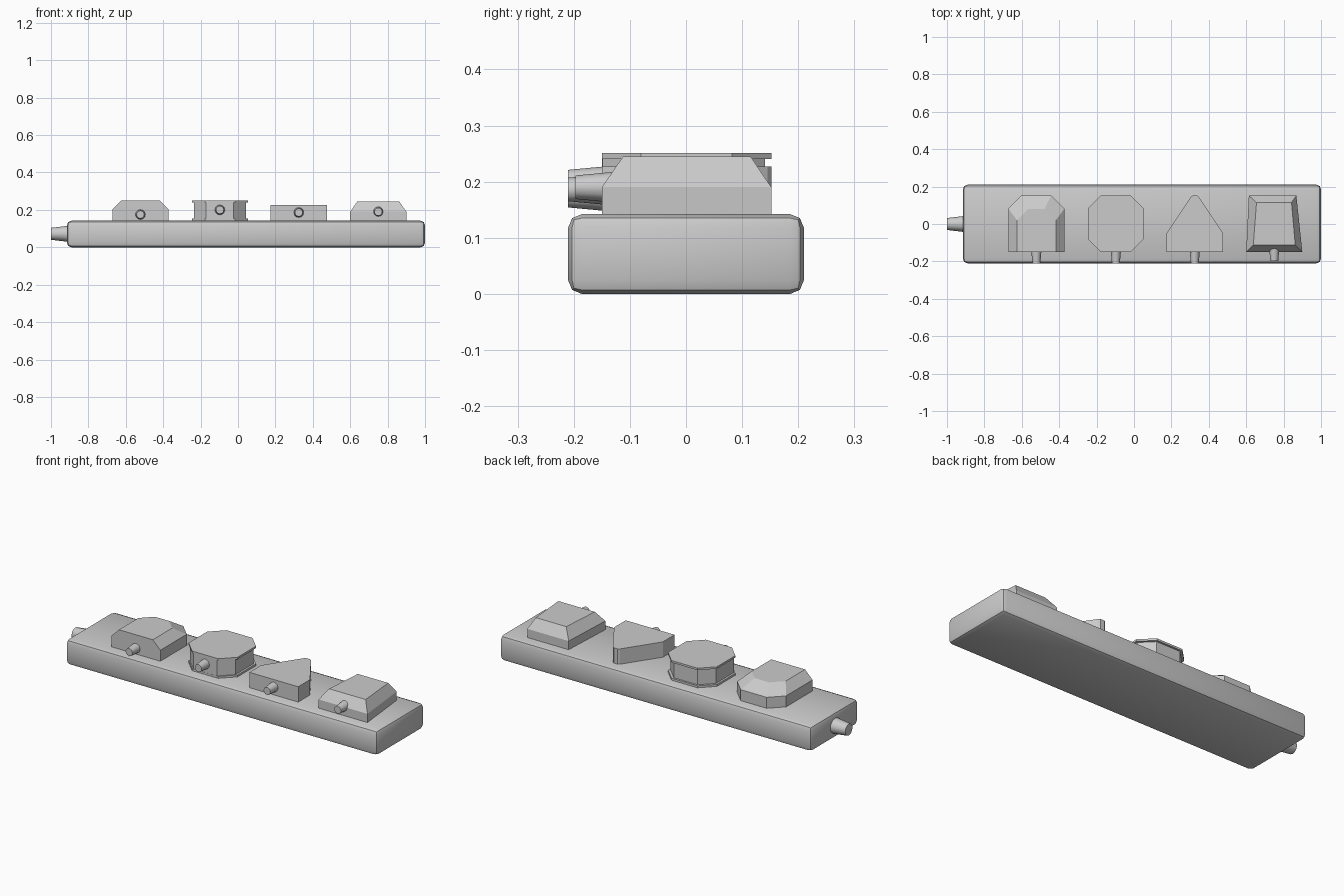
import bpy, bmesh, math
from mathutils import Matrix

if "Cube" in bpy.data.objects:
    bpy.data.objects.remove(bpy.data.objects["Cube"])

BASE_Z = 0.142   # top of the strip, where the plugs sit


def add_object(name, bm):
    bmesh.ops.recalc_face_normals(bm, faces=bm.faces[:])
    mesh = bpy.data.meshes.new(name)
    bm.to_mesh(mesh)
    bm.free()
    ob = bpy.data.objects.new(name, mesh)
    bpy.context.collection.objects.link(ob)
    return ob


def smooth(ob, angle):
    bpy.ops.object.select_all(action='DESELECT')
    ob.select_set(True)
    bpy.context.view_layer.objects.active = ob
    bpy.ops.object.shade_smooth_by_angle(angle=math.radians(angle))


def loft(name, rings):
    """Closed solid through stacked outlines: rings = [(z, [(x, y), ...]), ...]"""
    bm = bmesh.new()
    loops = [[bm.verts.new((x, y, z)) for x, y in pts] for z, pts in rings]
    for a, b in zip(loops, loops[1:]):
        n = len(a)
        for i in range(n):
            j = (i + 1) % n
            bm.faces.new((a[i], a[j], b[j], b[i]))
    bm.faces.new(loops[0][::-1])
    bm.faces.new(loops[-1])
    return add_object(name, bm)


def relief(name, base, axis, r1, r2, length):
    """Tapered cord stub from base along -x or -y."""
    bm = bmesh.new()
    bmesh.ops.create_cone(bm, cap_ends=True, segments=12,
                          radius1=r1, radius2=r2, depth=length)
    rot = (Matrix.Rotation(math.pi / 2, 4, 'X') if axis == 'Y'
           else Matrix.Rotation(-math.pi / 2, 4, 'Y'))
    bm.transform(Matrix.Translation((0, 0, length / 2)))
    bm.transform(Matrix.Translation(base) @ rot)
    smooth(add_object(name, bm), 40)


def octagon(cx, x, y0, y1, cut):
    return [(cx - x + cut, y0), (cx + x - cut, y0), (cx + x, y0 + cut), (cx + x, y1 - cut),
            (cx + x - cut, y1), (cx - x + cut, y1), (cx - x, y1 - cut), (cx - x, y0 + cut)]


# Strip body with rounded edges
bm = bmesh.new()
bmesh.ops.create_cube(bm, size=1, matrix=Matrix.Translation((0.0425, 0, BASE_Z / 2))
                      @ Matrix.Diagonal((1.915, 0.42, BASE_Z, 1)))
bmesh.ops.bevel(bm, geom=bm.edges[:], offset=0.024, segments=2, profile=0.5, affect='EDGES')
smooth(add_object("strip_body", bm), 40)

# Main cable exit on the left end
relief("main_cable_relief", (-0.905, 0, 0.072), 'X', 0.043, 0.032, 0.095)

# Plug 1: square front, clipped back corners, sloped shoulders
c = -0.522


def arch(x, back, cut):
    return [(c - x, -0.15), (c + x, -0.15), (c + x, back - cut),
            (c + x - cut, back), (c - x + cut, back), (c - x, back - cut)]


low, top = arch(0.15, 0.152, 0.07), arch(0.104, 0.08, 0.06)
loft("plug_domed", [(BASE_Z, low), (0.203, low), (0.249, top)])

# Plug 2: octagon with a thin lip at top and bottom
c = -0.097
lip = octagon(c, 0.15, -0.15, 0.152, 0.07)
waist = octagon(c, 0.139, -0.149, 0.141, 0.066)
loft("plug_octagonal", [(BASE_Z, lip), (0.153, lip), (0.153, waist),
                        (0.24, waist), (0.24, lip), (0.251, lip)])

# Plug 3: flat block tapering to a narrow back
c = 0.325
wedge = [(c - 0.15, -0.15), (c + 0.15, -0.15), (c + 0.15, -0.047),
         (c + 0.022, 0.145), (c + 0.012, 0.152), (c - 0.012, 0.152),
         (c - 0.022, 0.145), (c - 0.15, -0.047)]
loft("plug_wedge", [(BASE_Z, wedge), (0.227, wedge)])

# Plug 4: trapezoid block with bevelled top
low = [(0.60, -0.15), (0.90, -0.15), (0.868, 0.152), (0.614, 0.152)]
top = [(0.638, -0.112), (0.862, -0.112), (0.842, 0.115), (0.655, 0.115)]
loft("plug_trapezoid", [(BASE_Z, low), (0.19, low), (0.245, top)])

# Cord reliefs on the plug fronts
for name, x, z, tip in [("domed", -0.522, 0.175, -0.21), ("octagonal", -0.097, 0.2, -0.21),
                        ("wedge", 0.325, 0.186, -0.21), ("trapezoid", 0.75, 0.19, -0.197)]:
    start = tip + 0.075
    relief("cord_relief_" + name, (x, start, z), 'Y', 0.028, 0.021, 0.075)
